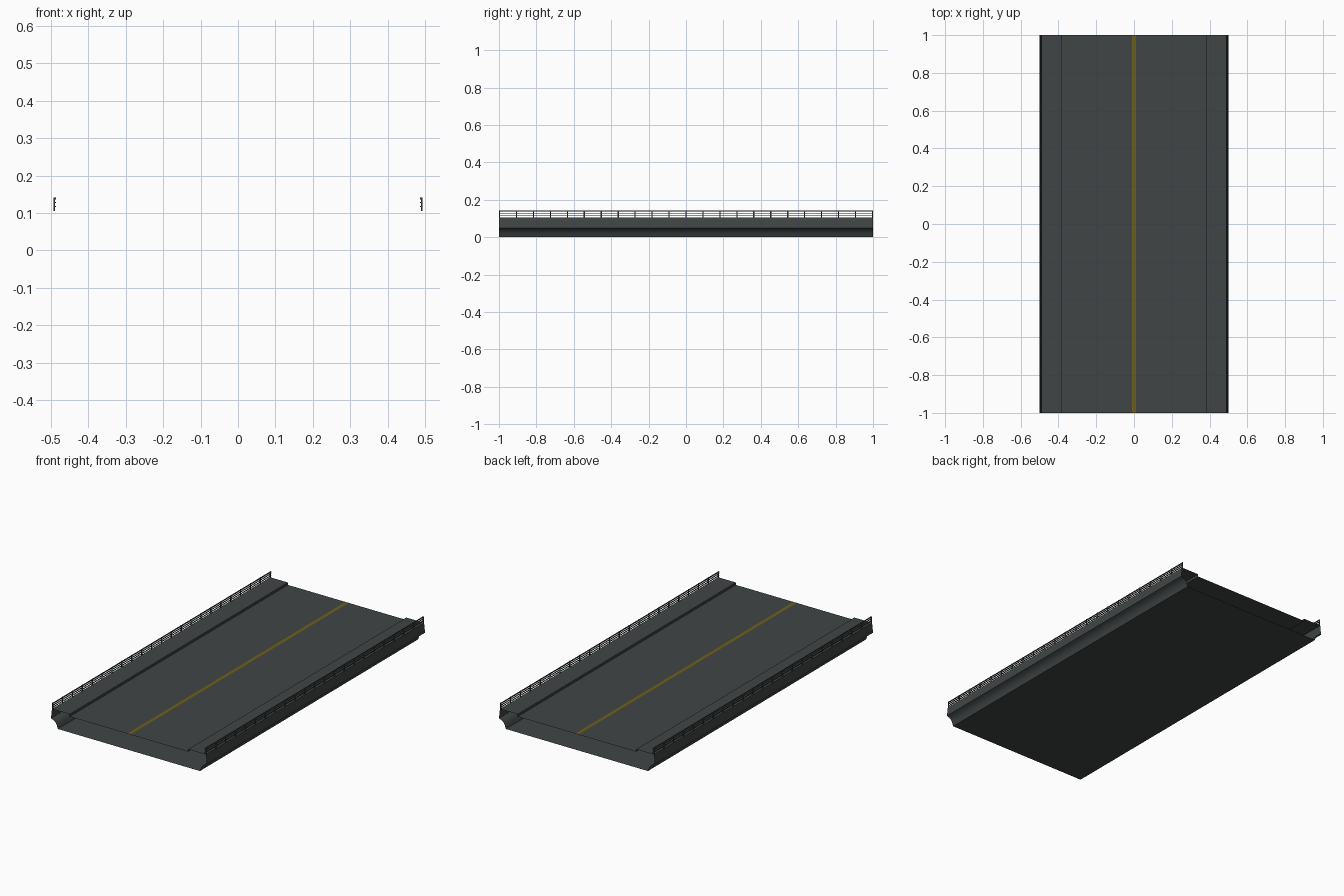
import bpy, bmesh

if "Cube" in bpy.data.objects:
    bpy.data.objects.remove(bpy.data.objects["Cube"])

def material(name, rgb):
    m = bpy.data.materials.new(name)
    m.diffuse_color = (*rgb, 1)
    m.use_nodes = True
    m.node_tree.nodes["Principled BSDF"].inputs["Base Color"].default_value = m.diffuse_color
    return m

concrete = material("dark_concrete", (0.052, 0.060, 0.060))
metal = material("rail_metal", (0.052, 0.058, 0.058))
yellow = material("road_yellow", (0.16, 0.115, 0.008))

def finish(bm, name, mat):
    mesh = bpy.data.meshes.new(name)
    bm.to_mesh(mesh)
    bm.free()
    mesh.materials.append(mat)
    ob = bpy.data.objects.new(name, mesh)
    bpy.context.collection.objects.link(ob)
    return ob

def box(bm, center, size):
    verts = bmesh.ops.create_cube(bm, size=1)["verts"]
    bmesh.ops.scale(bm, vec=size, verts=verts)
    bmesh.ops.translate(bm, vec=center, verts=verts)

# Hollow bridge body: half section mirrored into a loop, open at both ends
half = [(0.38, 0.092), (0.38, 0.106), (0.494, 0.106), (0.50, 0.05),
        (0.484, 0.044), (0.471, 0.034), (0.462, 0.019), (0.456, 0.0)]
loop = half + [(-x, z) for x, z in reversed(half)]
bm = bmesh.new()
front = [bm.verts.new((x, -1, z)) for x, z in loop]
back = [bm.verts.new((x, 1, z)) for x, z in loop]
n = len(loop)
for i in range(n):
    j = (i + 1) % n
    bm.faces.new((front[i], front[j], back[j], back[i]))
body = finish(bm, "bridge_body", concrete)
# Make the shell face outward and smooth the curved undersides
if body.data.polygons[n - 1].normal.z < 0:
    body.data.flip_normals()
bpy.context.view_layer.objects.active = body
body.select_set(True)
bpy.ops.object.shade_smooth_by_angle(angle=0.56)
body.select_set(False)

# Centre line painted on the road
bm = bmesh.new()
bm.faces.new([bm.verts.new(p) for p in
              ((-0.01, -1, 0.0924), (0.01, -1, 0.0924),
               (0.01, 1, 0.0924), (-0.01, 1, 0.0924))])
finish(bm, "centre_line", yellow)

# Railings: evenly spaced posts with three long bars on the inner side
POSTS = 22
for side, name in ((-1, "left_railing"), (1, "right_railing")):
    bm = bmesh.new()
    for k in range(POSTS + 1):
        y = -0.997 + 1.994 * k / POSTS
        box(bm, (side * 0.4915, y, 0.1235), (0.004, 0.006, 0.036))
    for z, t in ((0.139, 0.005), (0.128, 0.003), (0.117, 0.003)):
        box(bm, (side * 0.489, 0, z), (0.005, 2, t))
    finish(bm, name, metal)
